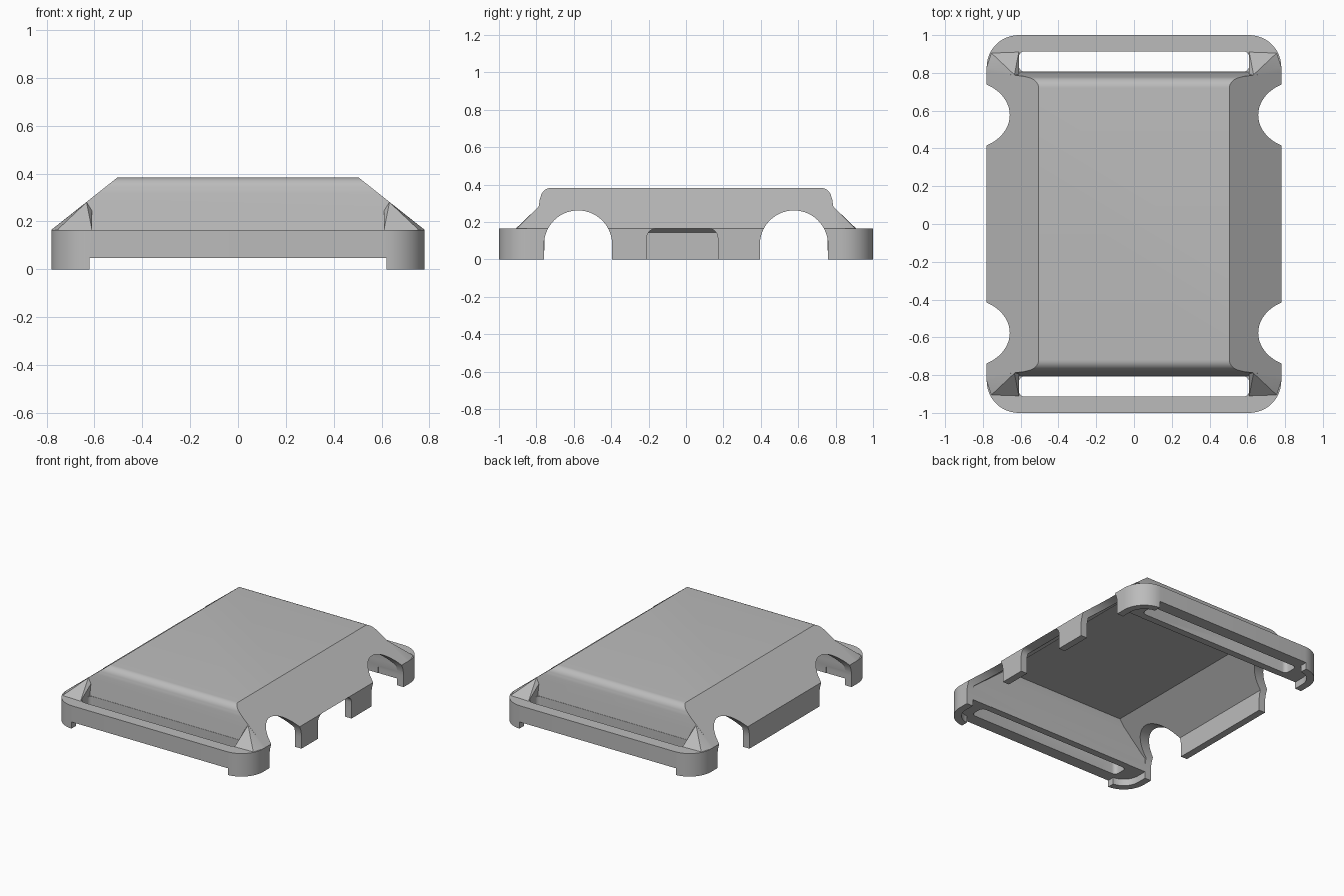
import bpy, bmesh
from math import cos, sin, pi, radians

cube = bpy.data.objects.get("Cube")
if cube:
    bpy.data.objects.remove(cube, do_unlink=True)

grey = bpy.data.materials.new("plain grey")
grey.use_nodes = True
grey.diffuse_color = (0.5, 0.5, 0.5, 1)
grey.node_tree.nodes["Principled BSDF"].inputs["Base Color"].default_value = (0.5, 0.5, 0.5, 1)


def make(name, bm):
    bmesh.ops.recalc_face_normals(bm, faces=bm.faces)
    mesh = bpy.data.meshes.new(name)
    bm.to_mesh(mesh)
    bm.free()
    mesh.materials.append(grey)
    ob = bpy.data.objects.new(name, mesh)
    bpy.context.collection.objects.link(ob)
    return ob


def prism(name, pts, axis, lo, hi):
    """Extrude a closed 2D outline along one axis."""
    place = {"x": lambda u, v, d: (d, u, v),
             "y": lambda u, v, d: (u, d, v),
             "z": lambda u, v, d: (u, v, d)}[axis]
    bm = bmesh.new()
    a, b = ([bm.verts.new(place(u, v, d)) for u, v in pts] for d in (lo, hi))
    bm.faces.new(a)
    bm.faces.new(b)
    n = len(pts)
    for i in range(n):
        j = (i + 1) % n
        bm.faces.new((a[i], a[j], b[j], b[i]))
    return make(name, bm)


def hull(name, pts):
    bm = bmesh.new()
    for p in pts:
        bm.verts.new(p)
    bmesh.ops.convex_hull(bm, input=bm.verts)
    return make(name, bm)


def combine(ob, other, op):
    """Boolean the second solid into the first and drop it."""
    other.hide_render = True
    mod = ob.modifiers.new("bool", "BOOLEAN")
    mod.operation, mod.object, mod.solver = op, other, "EXACT"
    graph = bpy.context.evaluated_depsgraph_get()
    mesh = bpy.data.meshes.new_from_object(ob.evaluated_get(graph))
    ob.modifiers.clear()
    ob.data = mesh
    bpy.data.objects.remove(other, do_unlink=True)


def arc(cx, cy, r, start, end, steps):
    return [(cx + r * cos(radians(start + (end - start) * i / steps)),
             cy + r * sin(radians(start + (end - start) * i / steps))) for i in range(steps + 1)]


def rounded(x0, x1, y0, y1, r, steps=12):
    return (arc(x1 - r, y1 - r, r, 0, 90, steps) + arc(x0 + r, y1 - r, r, 90, 180, steps)
            + arc(x0 + r, y0 + r, r, 180, 270, steps) + arc(x1 - r, y0 + r, r, 270, 360, steps))


def mirrored(half):
    return half + [(-u, v) for u, v in reversed(half)]


def box(name, x0, x1, y0, y1, z0, z1):
    return prism(name, [(x0, y0), (x1, y0), (x1, y1), (x0, y1)], "z", z0, z1)


# Sloped body: cross-section trimmed by the rounded lengthwise profile
def body(name, section, length):
    ob = prism(name, mirrored(section), "y", -1.2, 1.2)
    combine(ob, prism("trim", mirrored(length), "x", -1.2, 1.2), "INTERSECT")
    return ob


cover = body("buckle_cover",
             [(0.78, 0), (0.78, 0.165), (0.505, 0.383)],
             [(0.805, 0), (0.805, 0.165), (0.782, 0.32)] + arc(0.72, 0.325, 0.058, 10, 90, 8))
cavity = body("cavity",
              [(0.73, -0.1), (0.73, 0.145), (0.487, 0.338)],
              [(0.757, -0.1), (0.757, 0.165), (0.737, 0.3), (0.7, 0.4)])

# End frame with rounded corners, and corner gussets
combine(cover, prism("frame", rounded(-0.78, 0.78, -1, 1, 0.17), "z", 0, 0.165), "UNION")
for sx in (-1, 1):
    for sy in (-1, 1):
        pts = [(0.633, 0.77, 0.28), (0.633, 0.79, 0.28), (0.78, 0.77, 0.165), (0.78, 0.83, 0.165),
               (0.755, 0.905, 0.165), (0.61, 0.91, 0.165), (0.61, 0.77, 0.26)]
        pts += [(0.61, 0.77, 0.12), (0.61, 0.9, 0.12), (0.74, 0.89, 0.12), (0.76, 0.77, 0.12)]
        combine(cover, hull("gusset", [(sx * x, sy * y, z) for x, y, z in pts]), "UNION")

# Hollow inside, and thin curved feet under the corners
combine(cover, cavity, "DIFFERENCE")
combine(cover, prism("foot_hollow", rounded(-0.73, 0.73, -0.95, 0.95, 0.12), "z", -0.1, 0.048), "DIFFERENCE")
combine(cover, box("foot_gap", -0.62, 0.62, -1.2, 1.2, -0.1, 0.048), "DIFFERENCE")

# Strap slots
for y0, y1 in ((0.807, 0.914), (-0.914, -0.807)):
    combine(cover, prism("slot", rounded(-0.61, 0.61, y0, y1, 0.03, 5), "z", -0.1, 0.4), "DIFFERENCE")

# Arched side openings
for sx in (-1, 1):
    for c in (-0.577, 0.577):
        outline = arc(c, 0.08, 0.182, 0, 180, 28) + [(c - 0.182, -0.1), (c + 0.182, -0.1)]
        combine(cover, prism("arch", outline, "x", *sorted((sx * 0.58, sx * 1))), "DIFFERENCE")

# Notch in the left wall
combine(cover, prism("notch", rounded(-0.21, 0.17, -0.2, 0.165, 0.05, 8), "x", 0.6, 1), "DIFFERENCE")

bpy.ops.object.select_all(action="DESELECT")
cover.select_set(True)
bpy.context.view_layer.objects.active = cover
bpy.ops.object.shade_smooth_by_angle(angle=radians(25))
